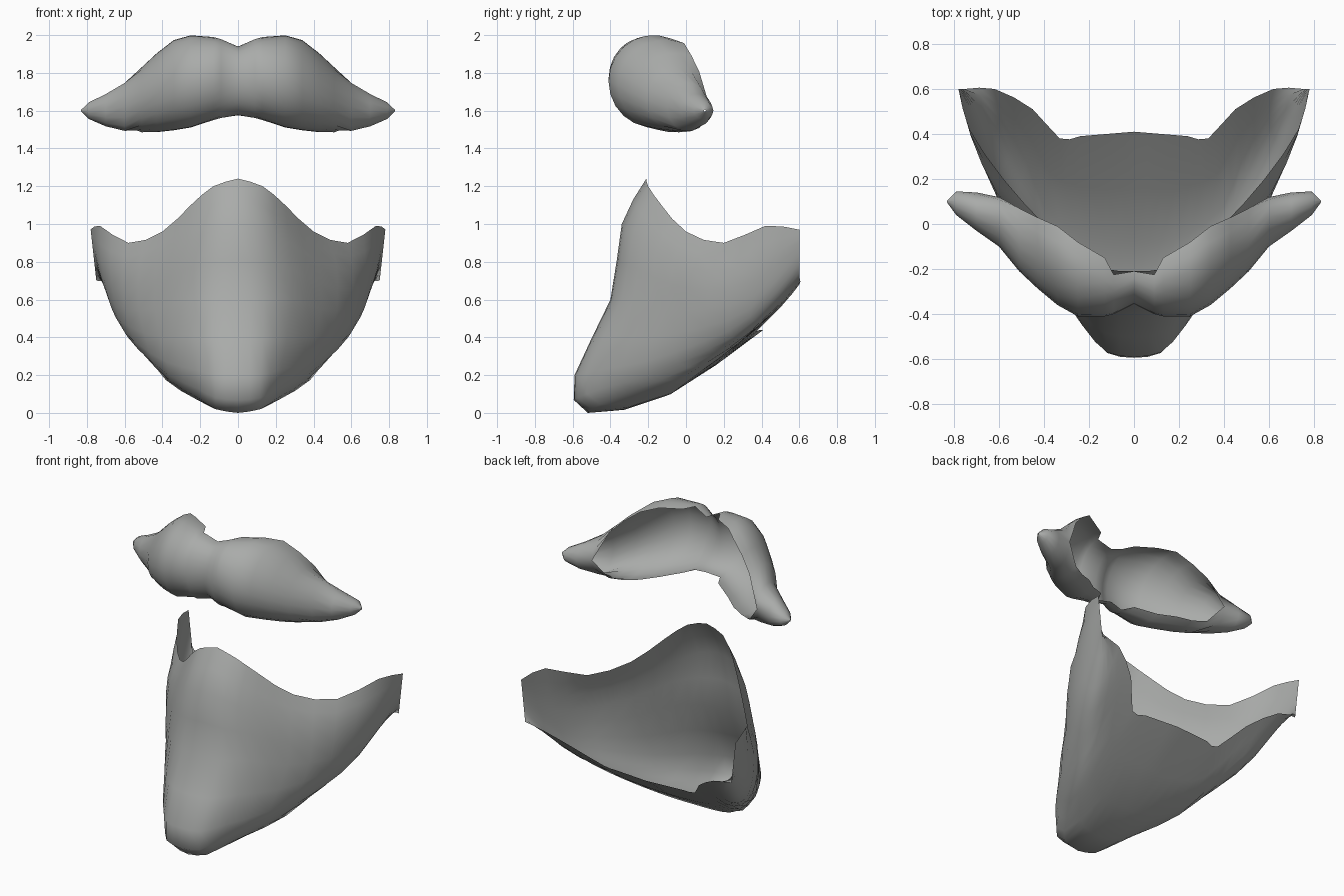
import bpy, bmesh, math
from mathutils import Vector

if "Cube" in bpy.data.objects:
    bpy.data.objects.remove(bpy.data.objects["Cube"])

hair = bpy.data.materials.new("hair_grey")
hair.diffuse_color = (0.40, 0.41, 0.40, 1)
hair.use_nodes = True
hair.node_tree.nodes["Principled BSDF"].inputs["Base Color"].default_value = hair.diffuse_color


def spline(pts, steps):
    """Smooth curve through the points, with extra points between them."""
    pts = [Vector(p) for p in pts]
    ext = [2 * pts[0] - pts[1]] + pts + [2 * pts[-1] - pts[-2]]
    out = []
    for i in range(1, len(ext) - 2):
        a, b, c, d = ext[i - 1:i + 3]
        for k in range(steps):
            t = k / steps
            out.append(0.5 * (2 * b + (c - a) * t + (2 * a - 5 * b + 4 * c - d) * t * t
                              + (3 * b - a - 3 * c + d) * t ** 3))
    return out + [pts[-1]]


def shell(name, grid):
    """Open smooth sheet over a grid of points, mirrored across x."""
    bm = bmesh.new()
    rows = [[bm.verts.new(p) for p in row] for row in grid]
    for r, s in zip(rows, rows[1:]):
        for j in range(len(r) - 1):
            bm.faces.new((r[j], r[j + 1], s[j + 1], s[j]))
    geom = bmesh.ops.mirror(bm, geom=bm.verts[:] + bm.edges[:] + bm.faces[:],
                            axis='X', merge_dist=0.0005)
    bmesh.ops.remove_doubles(bm, verts=bm.verts[:], dist=0.0005)
    bmesh.ops.recalc_face_normals(bm, faces=bm.faces[:])
    front = min(bm.faces, key=lambda f: f.calc_center_median().y)
    if front.normal.y > 0:
        bmesh.ops.reverse_faces(bm, faces=bm.faces[:])
    me = bpy.data.meshes.new(name)
    bm.to_mesh(me)
    bm.free()
    me.materials.append(hair)
    for p in me.polygons:
        p.use_smooth = True
    ob = bpy.data.objects.new(name, me)
    bpy.context.collection.objects.link(ob)
    return ob


# Beard: strands from the upper rim, over the chin, to the lower back edge
strands = [
    [(0, -.21, 1.24), (0, -.34, 1.0), (0, -.40, .6), (0, -.59, .2),
     (0, -.52, 0), (0, -.08, .1), (0, .41, .44)],
    [(.13, -.2, 1.2), (.13, -.32, .97), (.14, -.38, .6), (.12, -.57, .2),
     (.12, -.5, .02), (.12, -.08, .1), (.12, .40, .44)],
    [(.25, -.13, 1.1), (.27, -.23, .9), (.29, -.28, .6), (.23, -.45, .23),
     (.21, -.38, .08), (.25, -.04, .13), (.24, .39, .44)],
    [(.4, 0, .96), (.43, -.07, .8), (.44, -.11, .55), (.38, -.22, .27),
     (.36, -.14, .17), (.40, .08, .22), (.33, .38, .44)],
    [(.58, .2, .9), (.61, .14, .75), (.60, .11, .55), (.55, .1, .38),
     (.51, .16, .32), (.48, .28, .37), (.45, .51, .57)],
    [(.73, .42, .99), (.725, .39, .8), (.69, .36, .62), (.65, .34, .51),
     (.62, .39, .49), (.60, .47, .55), (.62, .6, .68)],
]
tip_top, tip_low = Vector((.78, .6, .97)), Vector((.75, .6, .70))
strands.append([tip_top.lerp(tip_low, i / 6) for i in range(7)])
strands = [spline(s, 2) for s in strands]
across = [spline(line, 2) for line in zip(*strands)]
shell("beard", across)

# Moustache: x, front y, back y, top z, bottom z, half angle of the arc
sections = [
    (0, -.355, -.21, 1.94, 1.575, 95),
    (.09, -.40, -.225, 1.98, 1.56, 97),
    (.13, -.41, -.15, 1.99, 1.55, 108),
    (.25, -.41, -.08, 2.0, 1.51, 112),
    (.34, -.36, -.01, 1.975, 1.495, 112),
    (.43, -.285, .03, 1.905, 1.485, 112),
    (.51, -.21, .07, 1.83, 1.485, 120),
    (.60, -.10, .12, 1.75, 1.49, 180),
    (.70, -.03, .14, 1.69, 1.515, 180),
    (.79, .04, .145, 1.645, 1.555, 180),
    (.83, .095, .105, 1.605, 1.595, 180),
]
rings = []
for x, yf, yb, zt, zb, ang in sections:
    a = math.radians(ang)
    ry = (yb - yf) / (1 - math.cos(a))
    zc, rz = (zt + zb) / 2, (zt - zb) / 2
    rings.append([(x, yf + ry * (1 - math.cos(t)), zc + rz * math.sin(t))
                  for t in (a - 2 * a * k / 14 for k in range(15))])
shell("moustache", rings)
